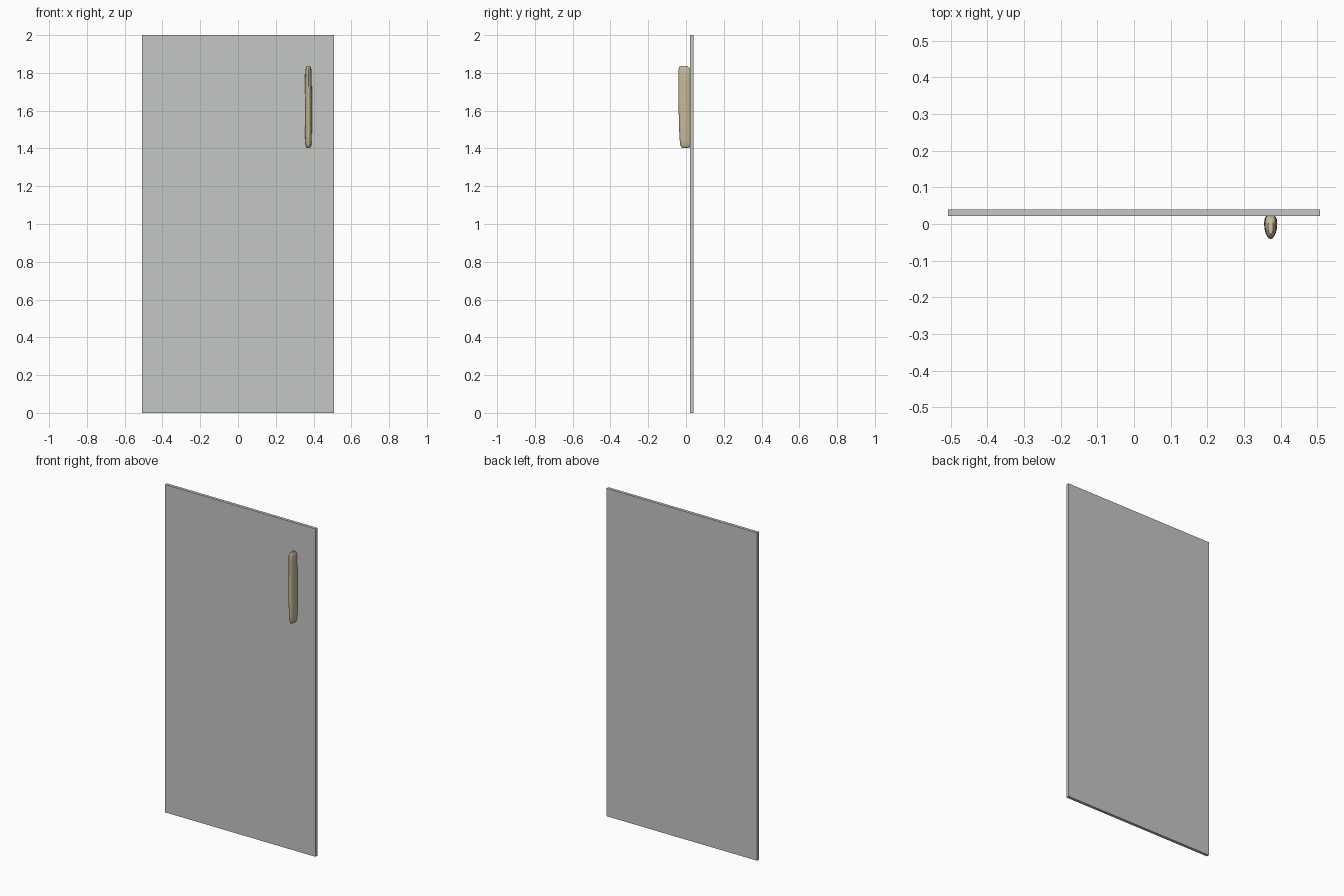
import bpy, bmesh, math

if "Cube" in bpy.data.objects:
    bpy.data.objects.remove(bpy.data.objects["Cube"])


def material(name, rgb):
    m = bpy.data.materials.new(name)
    m.diffuse_color = (*rgb, 1)
    m.use_nodes = True
    m.node_tree.nodes["Principled BSDF"].inputs["Base Color"].default_value = m.diffuse_color
    return m


def add_object(name, bm, mat):
    bmesh.ops.recalc_face_normals(bm, faces=bm.faces[:])
    me = bpy.data.meshes.new(name)
    bm.to_mesh(me)
    bm.free()
    me.materials.append(mat)
    ob = bpy.data.objects.new(name, me)
    bpy.context.collection.objects.link(ob)
    return ob


grey = material("door grey", (0.56, 0.57, 0.56))
tan = material("handle tan", (0.57, 0.48, 0.31))

# Thin door panel
bm = bmesh.new()
bmesh.ops.create_cube(bm, size=1)
for v in bm.verts:
    v.co.x *= 1.016
    v.co.y = 0.031 + v.co.y * 0.018
    v.co.z = 1 + v.co.z * 2
add_object("door_panel", bm, grey)

# Handle: rounded grip lofted upwards; (z, front y, back y, half width)
sections = [
    (1.402, -0.018, 0.010, 0.006), (1.406, -0.025, 0.018, 0.011),
    (1.420, -0.031, 0.024, 0.015), (1.450, -0.034, 0.024, 0.017),
    (1.520, -0.037, 0.024, 0.018), (1.650, -0.040, 0.024, 0.018),
    (1.790, -0.041, 0.024, 0.017), (1.818, -0.040, 0.024, 0.015),
    (1.830, -0.036, 0.014, 0.012), (1.837, -0.028, 0.005, 0.007),
]
SIDES, HANDLE_X = 20, 0.373
bm = bmesh.new()
rings = []
for z, front, back, half in sections:
    ring = []
    mid = back * 0.65 + front * 0.35
    for i in range(SIDES):
        a = math.tau * i / SIDES
        c, s = math.cos(a), math.sin(a)
        if s < 0:   # elliptical front
            x, y = half * c, mid + s * (mid - front)
        else:       # squarer back against the door
            x = half * math.copysign(abs(c) ** 0.5, c) * (1 - 0.2 * s)
            y = mid + s ** 0.5 * (back - mid)
        ring.append(bm.verts.new((HANDLE_X + x, y, z)))
    rings.append(ring)
for lo, hi in zip(rings, rings[1:]):
    for i in range(SIDES):
        j = (i + 1) % SIDES
        bm.faces.new((lo[i], lo[j], hi[j], hi[i]))
bm.faces.new(rings[0])
bm.faces.new(rings[-1])
handle = add_object("handle", bm, tan)
bpy.context.view_layer.objects.active = handle
handle.select_set(True)
bpy.ops.object.shade_smooth_by_angle(angle=math.radians(40))
